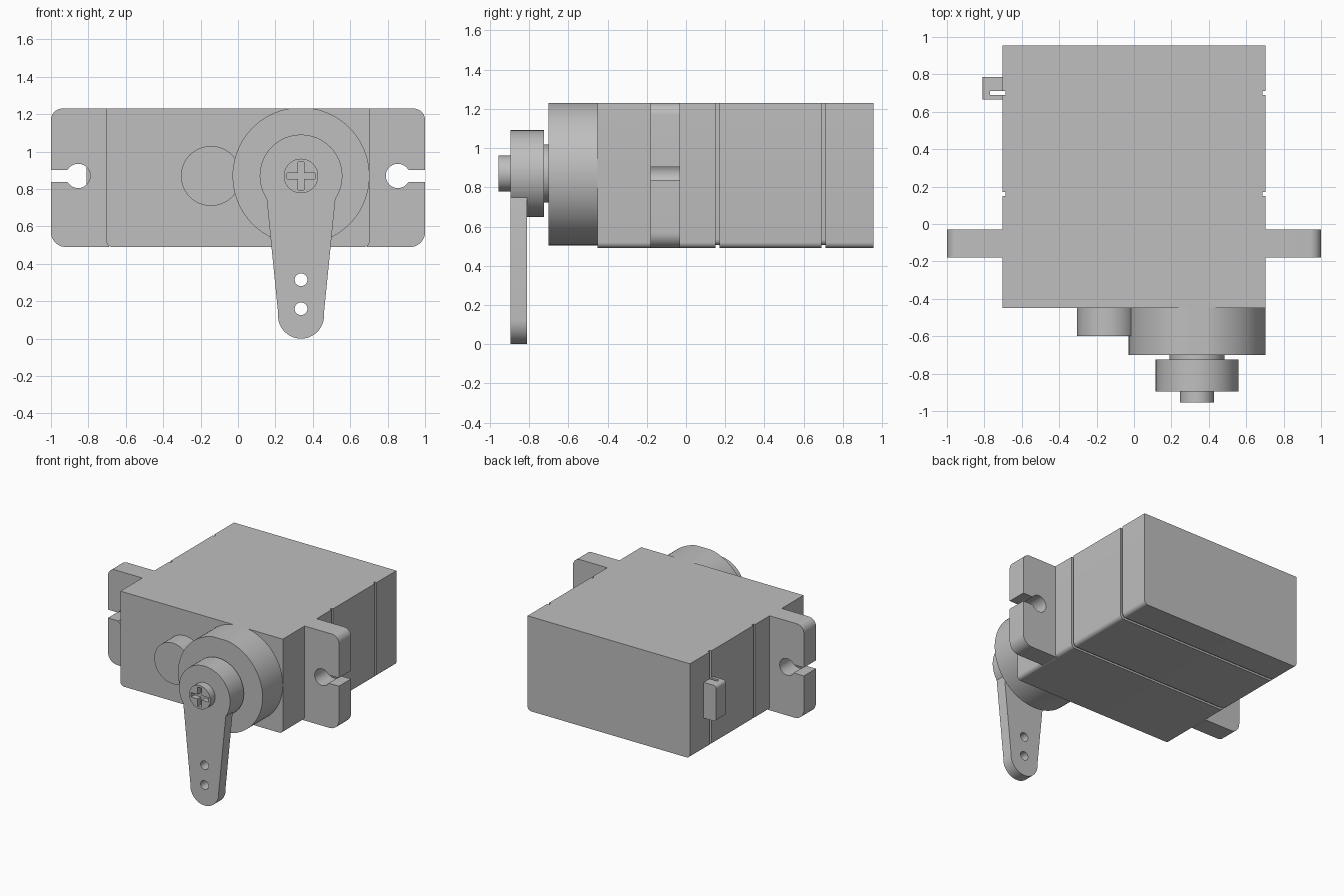
import bpy, bmesh
from math import cos, sin, radians, pi

cube = bpy.data.objects.get("Cube")
if cube:
    bpy.data.objects.remove(cube, do_unlink=True)

grey = bpy.data.materials.new("plain grey")
grey.use_nodes = True
grey.diffuse_color = (0.52, 0.52, 0.52, 1)
grey.node_tree.nodes["Principled BSDF"].inputs["Base Color"].default_value = grey.diffuse_color

BOTTOM, TOP, AXIS = 0.49, 1.23, 0.87   # case underside, case top, shaft height
SHAFT_X = 0.337


def arc(cx, cz, r, start, end, n=10):
    """Points along an arc in the xz plane, angles in degrees."""
    angles = [radians(start + (end - start) * i / n) for i in range(n + 1)]
    return [(cx + r * cos(a), cz + r * sin(a)) for a in angles]


def circle(cx, cz, r, n=64):
    return arc(cx, cz, r, 0, 360, n)[:-1]


def loft(name, stations):
    """Skin xz outlines placed at successive y positions, with capped ends."""
    bm = bmesh.new()
    rings = [[bm.verts.new((x, y, z)) for x, z in outline] for y, outline in stations]
    for a, b in zip(rings, rings[1:]):
        for i in range(len(a)):
            j = (i + 1) % len(a)
            bm.faces.new((a[i], a[j], b[j], b[i]))
    bm.faces.new(rings[0])
    bm.faces.new(rings[-1])
    bmesh.ops.remove_doubles(bm, verts=bm.verts[:], dist=0.00001)
    bmesh.ops.recalc_face_normals(bm, faces=bm.faces[:])
    mesh = bpy.data.meshes.new(name)
    bm.to_mesh(mesh)
    bm.free()
    mesh.materials.append(grey)
    obj = bpy.data.objects.new(name, mesh)
    bpy.context.collection.objects.link(obj)
    return obj


def prism(name, outline, y0, y1):
    return loft(name, [(y0, outline), (y1, outline)])


def cut(obj, cutter):
    """Subtract the cutter for good and remove it."""
    cutter.hide_render = True
    mod = obj.modifiers.new("cut", "BOOLEAN")
    mod.operation, mod.solver, mod.object = "DIFFERENCE", "EXACT", cutter
    bpy.context.view_layer.objects.active = obj
    bpy.ops.object.modifier_apply(modifier=mod.name)
    bpy.data.objects.remove(cutter, do_unlink=True)


# Case with rounded lower edges and two seam grooves
def case_outline(inset):
    w, b, r = 0.703 - inset, BOTTOM + inset, 0.03
    return ([(w, TOP), (-w, TOP)] + arc(-w + r, b + r, r, 180, 270, 6)
            + arc(w - r, b + r, r, 270, 360, 6))


outer, inner = case_outline(0), case_outline(0.015)
stations = [(-0.45, outer)]
for y0, y1 in ((0.15, 0.172), (0.69, 0.712)):
    stations += [(y0, outer), (y0, inner), (y1, inner), (y1, outer)]
stations.append((0.955, outer))
parts = [loft("case", stations)]

# Mounting ears with keyhole slots
ear = ([(0.69, BOTTOM)] + arc(0.92, BOTTOM + 0.08, 0.08, 270, 360)
       + [(1, 0.838)] + arc(0.855, AXIS, 0.065, -30, -330, 28) + [(1, 0.903)]
       + arc(0.94, TOP - 0.06, 0.06, 0, 90) + [(0.69, TOP)])
for side, sign in (("left", 1), ("right", -1)):
    parts.append(prism(side + "_mounting_ear", [(x * sign, z) for x, z in ear], -0.18, -0.03))

# Gear housings on the front
drum = [(x, min(z, TOP)) for x, z in circle(SHAFT_X, AXIS, 0.366, 96)]
parts.append(prism("large_gear_housing", drum, -0.70, -0.44))
parts.append(prism("small_gear_housing", circle(-0.145, AXIS, 0.16), -0.60, -0.44))

# Output shaft, horn hub and arm
parts.append(prism("output_shaft", circle(SHAFT_X, AXIS, 0.148), -0.74, -0.69))
parts.append(prism("horn_hub", circle(SHAFT_X, AXIS, 0.221), -0.895, -0.725))
arm_outline = ([(SHAFT_X + 0.184, 0.75), (SHAFT_X + 0.15, AXIS),
                (SHAFT_X - 0.15, AXIS), (SHAFT_X - 0.184, 0.75)]
               + arc(SHAFT_X, 0.123, 0.123, 174, 366, 32))
arm = prism("horn_arm", arm_outline, -0.895, -0.81)
for z in (0.315, 0.16):
    cut(arm, prism("hole_cutter", circle(SHAFT_X, z, 0.034, 32), -1, -0.7))
parts.append(arm)

# Screw with a cross recess
screw = prism("horn_screw", circle(SHAFT_X, AXIS, 0.092), -0.955, -0.89)
long, thin = 0.075, 0.017
cross = []
for k in range(4):
    c, s = cos(k * pi / 2), sin(k * pi / 2)
    for u, v in ((thin, -thin), (long, -thin), (long, thin)):
        cross.append((SHAFT_X + u * c - v * s, AXIS + u * s + v * c))
cut(screw, prism("cross_cutter", cross, -1, -0.915))
parts.append(screw)


# Cable outlet with a slit in line with the rear seam
def outlet_outline(root):
    return ([(root, 1.02)] + arc(-0.785, 0.995, 0.025, 90, 180, 6)
            + arc(-0.785, 0.765, 0.025, 180, 270, 6) + [(root, 0.74)])


full, slit = outlet_outline(-0.695), outlet_outline(-0.77)
parts.append(loft("cable_outlet", [(0.665, full), (0.69, full), (0.69, slit),
                                   (0.712, slit), (0.712, full), (0.785, full)]))

# Smooth the round surfaces and keep the edges crisp
bpy.ops.object.select_all(action="DESELECT")
for part in parts:
    part.select_set(True)
bpy.context.view_layer.objects.active = parts[0]
bpy.ops.object.shade_smooth_by_angle(angle=radians(30))
